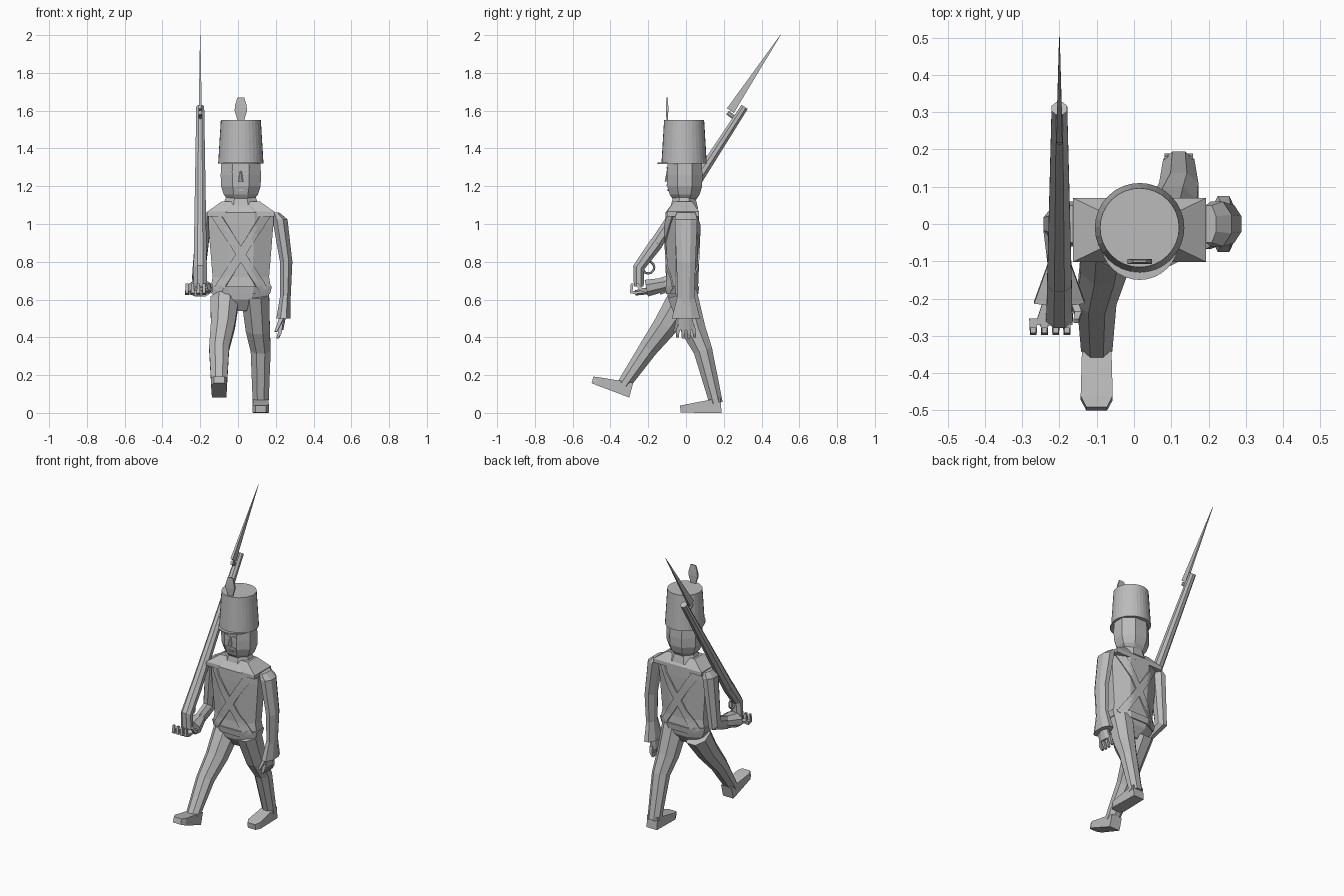
import bpy, bmesh, math
from mathutils import Vector
from mathutils.bvhtree import BVHTree

default_cube = bpy.data.objects.get("Cube")
if default_cube:
    bpy.data.objects.remove(default_cube, do_unlink=True)

grey = bpy.data.materials.new("plain grey")
grey.use_nodes = True
grey.diffuse_color = (.5, .5, .5, 1)
grey.node_tree.nodes["Principled BSDF"].inputs["Base Color"].default_value = grey.diffuse_color


def polygon(sides, turn=0):
    angles = [math.tau * (index + turn) / sides for index in range(sides)]
    return [(math.cos(angle), math.sin(angle)) for angle in angles]


FACETED = [(u * 1.08, v * 1.08) for u, v in polygon(8, turn=.5)]
SQUARE = [(u * math.sqrt(2), v * math.sqrt(2)) for u, v in polygon(4, turn=.5)]
ROUND = polygon(32)
MIDDLE = .015


def finish(name, bm):
    bmesh.ops.recalc_face_normals(bm, faces=bm.faces)
    mesh = bpy.data.meshes.new(name)
    bm.to_mesh(mesh)
    bm.free()
    mesh.materials.append(grey)
    part = bpy.data.objects.new(name, mesh)
    bpy.context.collection.objects.link(part)
    return part


def skin(name, rings):
    """Join successive rings of points into a closed solid."""
    bm = bmesh.new()
    loops = [[bm.verts.new(point) for point in ring] for ring in rings]
    for lower, upper in zip(loops, loops[1:]):
        for index in range(len(lower)):
            before = index - 1
            bm.faces.new((lower[before], lower[index], upper[index], upper[before]))
    bm.faces.new(loops[0])
    bm.faces.new(loops[-1])
    return finish(name, bm)


def stack(name, sections, ratio, y=0, shape=FACETED):
    """Upright solid from (height, half width) sections; ratio gives the depth."""
    return skin(name, [[(MIDDLE + u * width, y + v * width * ratio, height) for u, v in shape]
                       for height, width in sections])


def limb(name, joints, width, depth, shape=FACETED):
    """Tapering tube along joints, each ring square to the path in side view."""
    joints = [Vector(joint) for joint in joints]
    steps = [(after - before).normalized() for before, after in zip(joints, joints[1:])]
    rings = []
    for index, joint in enumerate(joints):
        along = steps[max(index - 1, 0)] + steps[min(index, len(steps) - 1)]
        across = Vector((0, along.z, -along.y)).normalized()
        part = index / len(steps)
        half_width = width[0] + (width[1] - width[0]) * part
        half_depth = depth[0] + (depth[1] - depth[0]) * part
        rings.append([joint + Vector((u * half_width, 0, 0)) + across * v * half_depth
                      for u, v in shape])
    return skin(name, rings)


def face_patch(name, x, y, z, width, height):
    """Thin faceted plate set on the front of the face."""
    skin(name, [[(x + u * width, y + offset, z + v * height) for u, v in FACETED]
                for offset in (-.004, .004)])


# Coat, shoulder yoke, belt and collar
torso = stack("torso", [(.54, .06), (.6, .14), (.66, .16), (.72, .15), (.99, .172),
                        (1.06, .172), (1.11, .1)], ratio=.52, y=-.02)
stack("shoulder_yoke", [(1.04, .178), (1.065, .178), (1.12, .1)], ratio=.48, y=-.016, shape=SQUARE)
stack("belt", [(.63, .155), (.67, .165)], ratio=.55, y=-.02)
stack("collar", [(1.08, .1), (1.14, .08)], ratio=.75, y=-.01)


# Crossed straps laid over the chest and back
def strap(name, facing, lean):
    surface = BVHTree.FromObject(torso, bpy.context.evaluated_depsgraph_get())
    start = Vector((MIDDLE - lean * .14, facing, 1.06))
    end = Vector((MIDDLE + lean * .14, facing, .62))
    edge = Vector((.02, 0, lean * .012))
    inward = Vector((0, -facing, 0))
    bm = bmesh.new()
    steps = 16
    rows = []
    for step in range(steps + 1):
        centre = start.lerp(end, step / steps)
        row = []
        for side in (-1, 0, 1):
            hit = surface.ray_cast(centre + edge * side, inward)[0]
            if hit:
                row.append(bm.verts.new(hit - inward * .004))
        if len(row) == 3:
            rows.append(row)
    for upper, lower in zip(rows, rows[1:]):
        for side in range(2):
            bm.faces.new((upper[side], upper[side + 1], lower[side + 1], lower[side]))
    part = finish(name, bm)
    thickness = part.modifiers.new("thickness", "SOLIDIFY")
    thickness.thickness = .009
    thickness.offset = 0


for facing, place in ((-1, "front"), (1, "back")):
    for lean, way in ((-1, "left"), (1, "right")):
        strap(f"{place}_{way}_strap", facing, lean)

# Head and face
stack("head", [(1.09, .06), (1.13, .07), (1.155, .09), (1.2, .105), (1.26, .107), (1.33, .103)],
      ratio=.88, y=-.007)
limb("nose", [(MIDDLE, -.098, 1.28), (MIDDLE, -.1, 1.225)], width=(.005, .013), depth=(.004, .013))
face_patch("mouth", MIDDLE, -.094, 1.18, width=.022, height=.004)
for side, label in ((1, "left"), (-1, "right")):
    face_patch(label + "_eye", MIDDLE + side * .03, -.099, 1.277, width=.016, height=.007)
    face_patch(label + "_brow", MIDDLE + side * .03, -.099, 1.297, width=.018, height=.004)
    face_patch(label + "_moustache", MIDDLE + side * .02, -.1, 1.205, width=.02, height=.005)

# Hat with peak and plume
stack("hat", [(1.32, .12), (1.55, .106)], ratio=1, y=-.01, shape=ROUND)
stack("hat_peak", [(1.317, .105), (1.325, .105)], ratio=1, y=-.045, shape=ROUND)
stack("plume", [(1.53, .012), (1.6, .033), (1.63, .03), (1.67, .018)],
      ratio=.2, y=-.1, shape=SQUARE)


# Striding legs with blunt feet
def leg(label, joints, heel, toe):
    limb(label + "_leg", joints, width=(.075, .042), depth=(.08, .035))
    ball = Vector(heel).lerp(Vector(toe), .86)
    limb(label + "_foot", [heel, ball], width=(.038, .043), depth=(.04, .022), shape=SQUARE)
    limb(label + "_toe", [ball, toe], width=(.043, .028), depth=(.022, .018), shape=SQUARE)


leg("left", [(.09, -.02, .63), (.105, .04, .44), (.12, .09, .33), (.12, .16, .05)],
    heel=(.12, .185, .04), toe=(.12, -.03, .02))
leg("right", [(-.07, -.02, .6), (-.08, -.11, .46), (-.1, -.2, .34), (-.1, -.33, .15)],
    heel=(-.1, -.29, .12), toe=(-.1, -.495, .175))


# Arms with flared cuffs and hands
def arm(label, joints, cuff, palm, fingers, thumb):
    limb(label + "_arm", joints, width=(.04, .026), depth=(.06, .042))
    limb(label + "_cuff", cuff["path"], cuff["width"], cuff["depth"])
    limb(label + "_hand", palm["path"], palm["width"], palm["depth"])
    for finger in fingers:
        limb(label + "_finger", finger, width=(.011, .007), depth=(.011, .007), shape=SQUARE)
    limb(label + "_thumb", thumb, width=(.012, .007), depth=(.012, .007), shape=SQUARE)


spread = (-1.5, -.5, .5, 1.5)
limb("left_shoulder", [(.2, 0, 1.06), (.222, 0, 1.025)], width=(.02, .04), depth=(.05, .06))
limb("right_shoulder", [(-.165, 0, 1.06), (-.18, 0, 1.025)], width=(.02, .036), depth=(.05, .06))
arm("left", [(.222, 0, 1.025), (.255, 0, .8), (.25, 0, .55)],
    cuff=dict(path=[(.25, 0, .62), (.24, 0, .5)], width=(.027, .037), depth=(.045, .075)),
    palm=dict(path=[(.24, 0, .53), (.225, 0, .44)], width=(.018, .015), depth=(.03, .045)),
    fingers=[[(.226, s * .024, .46), (.22, s * .03, .42), (.21, s * .03, .39 + abs(s) * .006)]
             for s in spread],
    thumb=[(.23, -.04, .5), (.2, -.06, .43)])
arm("right", [(-.18, 0, 1.025), (-.21, 0, .72), (-.2, -.15, .665)],
    cuff=dict(path=[(-.2, -.11, .68), (-.2, -.21, .66)], width=(.032, .068), depth=(.036, .045)),
    palm=dict(path=[(-.2, -.18, .65), (-.215, -.27, .635)], width=(.035, .05), depth=(.02, .014)),
    fingers=[[(x, -.255, .636), (x, -.29, .64), (x, -.285, .685)]
             for x in (-.225 + s * .03 for s in spread)],
    thumb=[(-.165, -.2, .645), (-.15, -.24, .655), (-.155, -.26, .685)])

# Rifle over the shoulder: stock, barrel, guard and bayonet
muzzle = Vector((-.2, .31, 1.62))
grip = Vector((-.2, -.155, .9))
limb("rifle_stock", [(-.2, -.25, .67), (-.2, -.25, .77), grip], width=(.037, .033), depth=(.026, .036))
limb("rifle_barrel", [grip, muzzle], width=(.033, .021), depth=(.034, .02))
limb("bayonet_socket", [(-.2, .22, 1.59), (-.2, .26, 1.56)], width=(.009, .009), depth=(.012, .012))
limb("bayonet", [(-.2, .235, 1.6), (-.2, .5, 2)], width=(.008, .001), depth=(.022, .001), shape=SQUARE)
bpy.ops.mesh.primitive_torus_add(major_radius=.032, minor_radius=.006, major_segments=12,
                                 minor_segments=6, location=(-.2, -.2, .77),
                                 rotation=(0, math.pi / 2, 0))
guard = bpy.context.object
guard.name = "trigger_guard"
guard.data.materials.append(grey)
